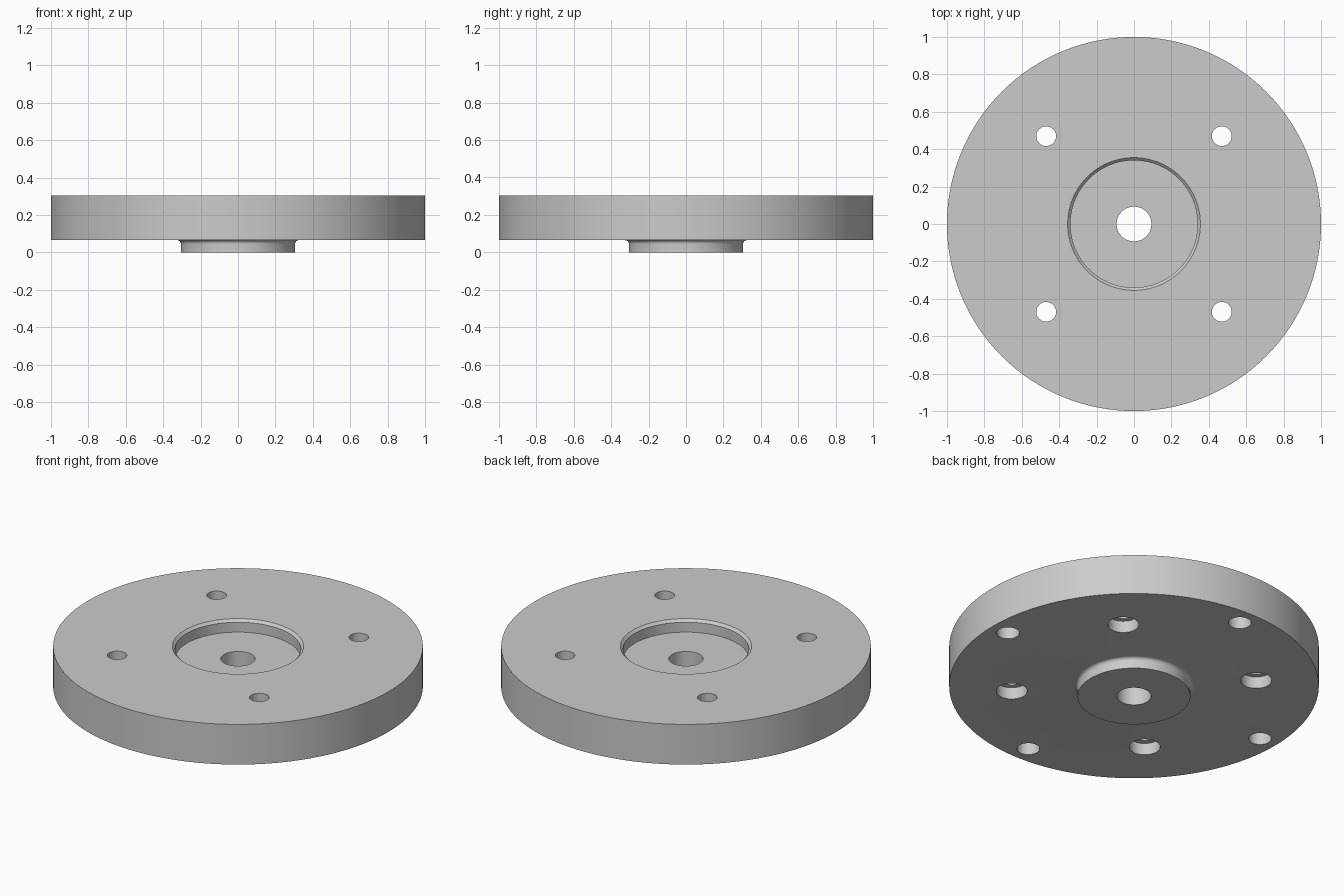
import bpy, bmesh
from math import pi, sin, cos, radians
from mathutils import Matrix

cube = bpy.data.objects.get("Cube")
if cube:
    bpy.data.objects.remove(cube, do_unlink=True)

BOTTOM, TOP = 0.065, 0.305      # disc underside and upper face
FLOOR = 0.231                   # recess floor

# Plain grey metal
grey = bpy.data.materials.new("grey_metal")
grey.use_nodes = True
colour = (0.6, 0.6, 0.6, 1)
grey.diffuse_color = colour
grey.node_tree.nodes["Principled BSDF"].inputs["Base Color"].default_value = colour


def lathe(name, profile, steps, closed=False, places=((0, 0),)):
    """Turn a (radius, height) profile about z, once at each place."""
    bm = bmesh.new()
    for x, y in places:
        verts = [bm.verts.new((r, 0, z)) for r, z in profile]
        pairs = list(zip(verts, verts[1:]))
        if closed:
            pairs.append((verts[-1], verts[0]))
        edges = [bm.edges.new(p) for p in pairs]
        old = set(bm.verts) - set(verts)
        bmesh.ops.spin(bm, geom=verts + edges, cent=(0, 0, 0), axis=(0, 0, 1),
                       angle=2 * pi, steps=steps, use_duplicate=False)
        new = [v for v in bm.verts if v not in old]
        bmesh.ops.transform(bm, matrix=Matrix.Translation((x, y, 0)), verts=new)
    bmesh.ops.remove_doubles(bm, verts=bm.verts, dist=1e-5)
    bmesh.ops.recalc_face_normals(bm, faces=bm.faces)
    mesh = bpy.data.meshes.new(name)
    bm.to_mesh(mesh)
    bm.free()
    obj = bpy.data.objects.new(name, mesh)
    bpy.context.collection.objects.link(obj)
    return obj


def ring(radius, first_angle):
    return [(radius * cos(first_angle + i * pi / 2),
             radius * sin(first_angle + i * pi / 2)) for i in range(4)]


# Flange body: bore, boss with fillet, disc, chamfered recess
fillet = [(0.325 - 0.02 * cos(a), 0.045 + 0.02 * sin(a))
          for a in (i * pi / 12 for i in range(7))]
profile = ([(0.093, 0), (0.305, 0)] + fillet +
           [(1, BOTTOM), (1, TOP), (0.355, TOP), (0.34, TOP - 0.015),
            (0.34, FLOOR), (0.093, FLOOR)])
flange = lathe("flange_body", profile, 128, closed=True)

# Counterbored through holes on the diagonals, as stepped cutters
step = BOTTOM + 0.07
bolt_holes = lathe("bolt_hole_cutter",
                   [(0, 0), (0.084, 0), (0.084, step), (0.053, step),
                    (0.053, 0.4), (0, 0.4)],
                   40, places=ring(0.664, pi / 4))

# Blind holes in the underside, on the axes
blind_holes = lathe("blind_hole_cutter",
                    [(0, 0), (0.062, 0), (0.062, BOTTOM + 0.15), (0, BOTTOM + 0.15)],
                    40, places=ring(0.89, 0))

bpy.ops.object.select_all(action="DESELECT")
flange.select_set(True)
bpy.context.view_layer.objects.active = flange
for cutter in (bolt_holes, blind_holes):
    cutter.hide_render = True
    mod = flange.modifiers.new("holes", "BOOLEAN")
    mod.operation = "DIFFERENCE"
    mod.solver = "EXACT"
    mod.object = cutter
    bpy.ops.object.modifier_apply(modifier=mod.name)
    bpy.data.objects.remove(cutter, do_unlink=True)

flange.data.materials.clear()
flange.data.materials.append(grey)
bpy.ops.object.shade_smooth_by_angle(angle=radians(30))
